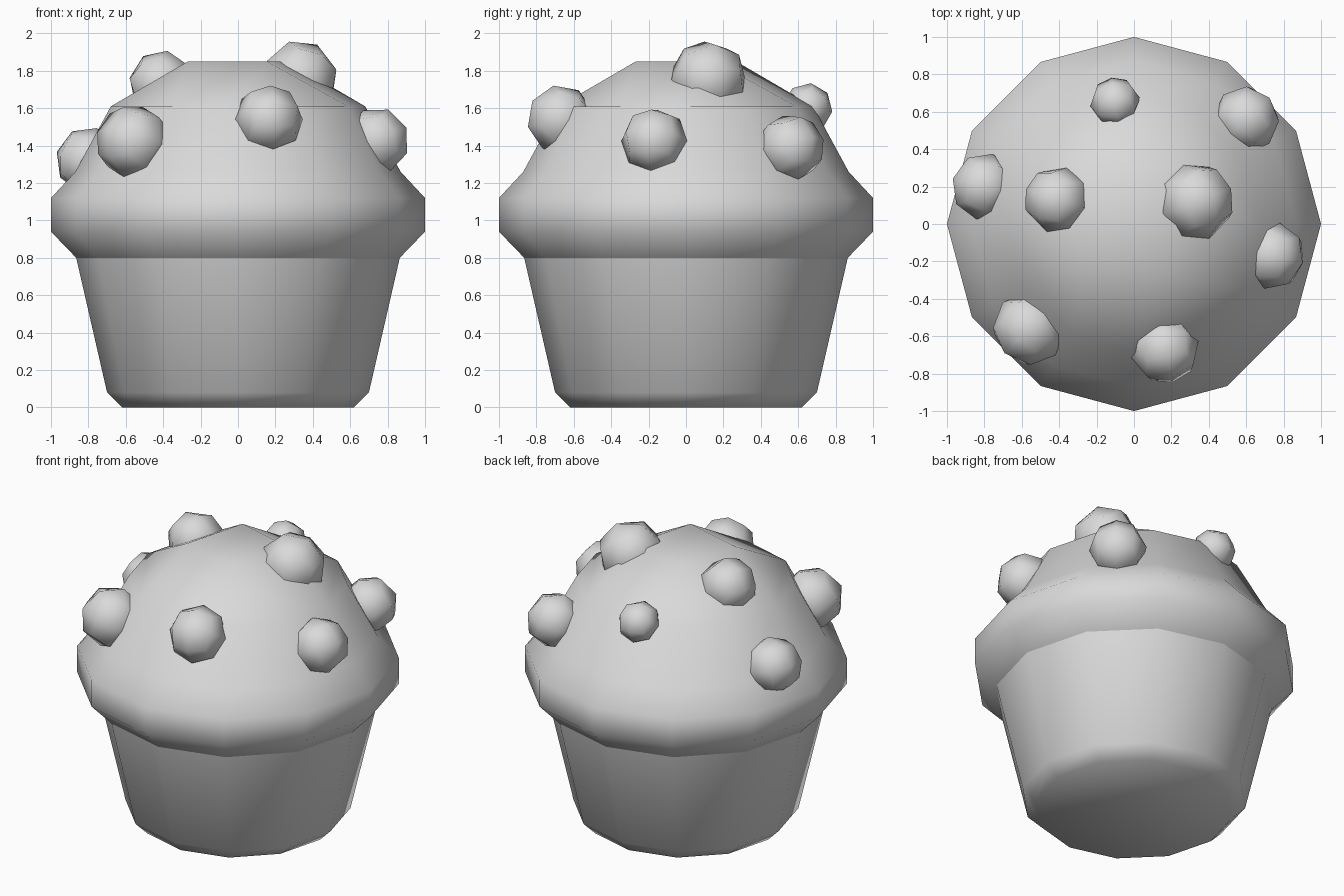
import bpy, bmesh, math
from mathutils import Vector

cube = bpy.data.objects.get("Cube")
if cube:
    bpy.data.objects.remove(cube, do_unlink=True)

SIDES = 12

# One plain grey for the whole model
grey = bpy.data.materials.new("plain grey")
grey.use_nodes = True
colour = (0.7, 0.7, 0.7, 1)
grey.diffuse_color = colour
grey.node_tree.nodes["Principled BSDF"].inputs["Base Color"].default_value = colour


def finish(bm, name):
    """Turn a bmesh into a smooth-shaded object."""
    bmesh.ops.recalc_face_normals(bm, faces=bm.faces)
    for face in bm.faces:
        face.smooth = True
    mesh = bpy.data.meshes.new(name)
    bm.to_mesh(mesh)
    bm.free()
    mesh.materials.append(grey)
    obj = bpy.data.objects.new(name, mesh)
    bpy.context.collection.objects.link(obj)
    return obj


def ring(bm, radius, z, count=SIDES, start=0.0):
    verts = []
    for i in range(count):
        a = start + math.tau * i / count
        verts.append(bm.verts.new((radius * math.cos(a), radius * math.sin(a), z)))
    return verts


def lathe(bm, profile):
    """Stack rings along a profile and bridge them with quads."""
    rings = [ring(bm, r, z) for r, z in profile]
    for low, high in zip(rings, rings[1:]):
        for i in range(SIDES):
            j = (i + 1) % SIDES
            bm.faces.new((low[i], low[j], high[j], high[i]))
    return rings


# Tapered cup with a bevelled base
bm = bmesh.new()
cup_rings = lathe(bm, [(0.62, 0), (0.70, 0.08), (0.865, 0.80)])
bm.faces.new(cup_rings[0])
finish(bm, "cup")

# Domed top, closed by a three by three quad grid
bm = bmesh.new()
edge = lathe(bm, [(0.865, 0.80), (1, 0.94), (1, 1.12), (0.87, 1.26), (0.68, 1.61)])[-1]
crown = ring(bm, 0.31, 1.85, 4, math.radians(30))
bm.faces.new(crown)
for k in range(4):
    e = [edge[(3 * k + i) % SIDES] for i in range(4)]
    bm.faces.new((e[0], e[1], e[2], crown[k]))
    bm.faces.new((e[2], e[3], crown[(k + 1) % 4], crown[k]))
finish(bm, "muffin_top")

# Round berries set into the dome: x, y, z, radius
berries = [
    (0.33, 0.12, 1.755, 0.21),
    (-0.41, 0.13, 1.73, 0.18),
    (-0.10, 0.65, 1.60, 0.135),
    (0.60, 0.56, 1.39, 0.18),
    (-0.80, 0.20, 1.32, 0.18),
    (0.74, -0.17, 1.425, 0.18),
    (-0.56, -0.56, 1.42, 0.20),
    (0.165, -0.67, 1.54, 0.185),
]
for n, (x, y, z, radius) in enumerate(berries, 1):
    bm = bmesh.new()
    bmesh.ops.create_cube(bm, size=2)
    bmesh.ops.subdivide_edges(bm, edges=bm.edges[:], cuts=1, use_grid_fill=True)
    for v in bm.verts:
        v.co = v.co.normalized() * radius
    berry = finish(bm, f"berry_{n}")
    berry.location = (x, y, z)
    berry.rotation_euler = Vector((x, y, z - 1.1)).to_track_quat('Z', 'Y').to_euler()
